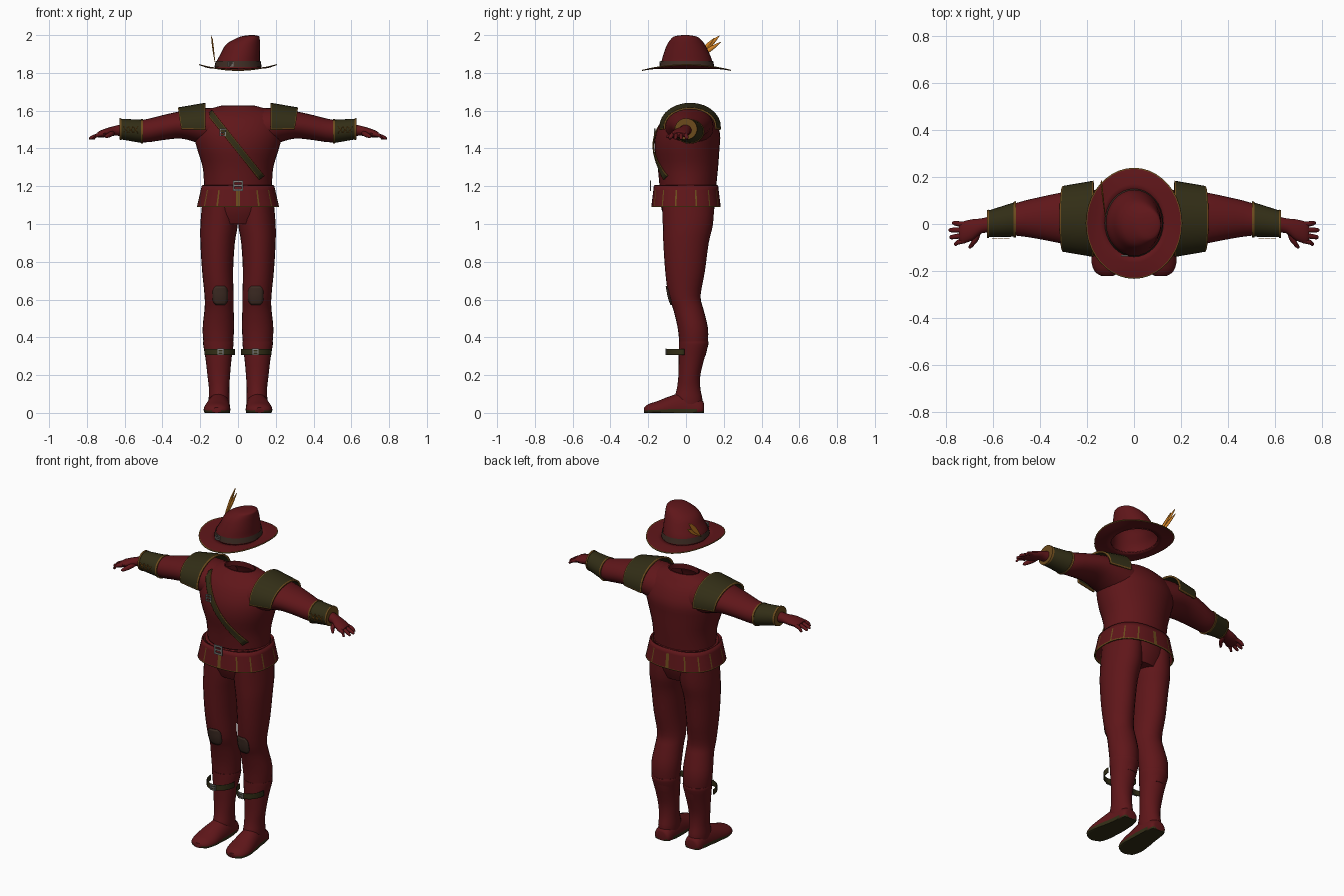
import bpy, bmesh
from math import sin, cos, pi, radians
from mathutils import Vector
from mathutils.bvhtree import BVHTree

cube = bpy.data.objects.get("Cube")
if cube:
    bpy.data.objects.remove(cube)


def material(name, r, g, b):
    m = bpy.data.materials.new(name)
    m.use_nodes = True
    m.diffuse_color = (r, g, b, 1)
    bsdf = m.node_tree.nodes["Principled BSDF"]
    bsdf.inputs["Base Color"].default_value = (r, g, b, 1)
    bsdf.inputs["Roughness"].default_value = 0.8
    return m


RED = material("deep red cloth", .115, .008, .010)
OLIVE = material("dark olive leather", .032, .027, .008)
GOLD = material("dull gold trim", .15, .07, .012)
ORANGE = material("orange feather", .65, .23, .02)
GREY = material("grey metal", .22, .22, .21)
BROWN = material("worn brown patch", .05, .026, .018)


def finish(name, bm, mats, mirror=False, thick=0, angle=40):
    bmesh.ops.remove_doubles(bm, verts=bm.verts, dist=1e-5)
    bmesh.ops.recalc_face_normals(bm, faces=bm.faces)
    me = bpy.data.meshes.new(name)
    bm.to_mesh(me)
    bm.free()
    for m in mats:
        me.materials.append(m)
    ob = bpy.data.objects.new(name, me)
    bpy.context.collection.objects.link(ob)
    bpy.ops.object.select_all(action='DESELECT')
    ob.select_set(True)
    bpy.context.view_layer.objects.active = ob
    bpy.ops.object.shade_smooth_by_angle(angle=radians(angle))
    if thick:
        mod = ob.modifiers.new("thickness", 'SOLIDIFY')
        mod.thickness, mod.offset = thick, 0
    if mirror:
        ob.modifiers.new("mirror", 'MIRROR').use_mirror_merge = False
    return ob


def smooth_rows(rows, steps):
    out = []
    for i in range(len(rows) - 1):
        a, b, c, d = (rows[max(i - 1, 0)], rows[i], rows[i + 1], rows[min(i + 2, len(rows) - 1)])
        for k in range(steps):
            t = k / steps
            out.append([q + .5 * t * (r - p + t * (2*p - 5*q + 4*r - s + t * (3*q - p - 3*r + s)))
                        for p, q, r, s in zip(a, b, c, d)])
    return out + [list(rows[-1])]


# Each row is: position on the axis, two centre coordinates, two radii
def loft(name, axis, rows, mat=RED, n=24, steps=3, start=True, end=True, mirror=False, sole=None):
    bm = bmesh.new()
    rings = []
    for p, cu, cv, ru, rv in smooth_rows(rows, steps):
        ring = []
        for k in range(n):
            a = 2 * pi * k / n
            u, v = cu + ru * cos(a), cv + rv * sin(a)
            co = {'x': (p, u, v), 'y': (u, p, v), 'z': (u, v, p)}[axis]
            ring.append(bm.verts.new((co[0], co[1], max(co[2], 0))))
        rings.append(ring)
    for a, b in zip(rings, rings[1:]):
        for k in range(n):
            bm.faces.new((a[k], a[k - 1], b[k - 1], b[k]))
    if start:
        bm.faces.new(rings[0])
    if end:
        bm.faces.new(rings[-1])
    if sole:
        for f in bm.faces:
            f.material_index = int(f.calc_center_median().z < .012)
    return finish(name, bm, [mat, sole] if sole else [mat], mirror)


# Sheet over parameters u and v; the rule picks faces for the second material
def sheet(name, us, vs, f, mats, rule=None, mirror=False, thick=.006):
    bm = bmesh.new()
    g = [[bm.verts.new(f(u, v)) for v in vs] for u in us]
    for i in range(len(us) - 1):
        for j in range(len(vs) - 1):
            face = bm.faces.new((g[i][j], g[i + 1][j], g[i + 1][j + 1], g[i][j + 1]))
            if rule:
                face.material_index = int(rule((us[i] + us[i + 1]) / 2, (vs[j] + vs[j + 1]) / 2))
    return finish(name, bm, mats, mirror, thick)


def spread(n, t=0):
    inner = [t + (1 - 2 * t) * i / n for i in range(n + 1)]
    return [0] + inner + [1] if t else inner


def boxes(name, parts, mat, mirror=False):
    bm = bmesh.new()
    for centre, size in parts:
        for v in bmesh.ops.create_cube(bm, size=1)["verts"]:
            v.co = Vector(centre) + v.co * Vector(size)
    return finish(name, bm, [mat], mirror)


def buckle(name, x, y, z, w, h, mirror=False):
    t = w * .18
    parts = [((x + s * (w - t) / 2, y, z), (t, .006, h)) for s in (-1, 1)]
    parts += [((x, y, z + s * (h - t) / 2), (w, .006, t)) for s in (-1, 0, 1)]
    return boxes(name, parts, GREY, mirror)


def front_of(ob):
    tree = BVHTree.FromPolygons([v.co for v in ob.data.vertices],
                                [p.vertices for p in ob.data.polygons])

    def hit(x, z, gap):
        p = tree.ray_cast(Vector((x, -1, z)), Vector((0, 1, 0)))[0]
        return Vector((x, (p.y if p else 0) - gap, z))
    return hit


# Torso with an open neck
torso = loft("torso", 'z', [
    (1.0, 0, .01, .15, .11), (1.08, 0, .01, .18, .14), (1.2, 0, .01, .18, .15),
    (1.3, 0, .01, .187, .16), (1.4, 0, .005, .217, .172), (1.48, 0, .01, .235, .17),
    (1.55, 0, .012, .225, .14), (1.59, 0, .015, .2, .105), (1.612, 0, .02, .14, .08),
    (1.625, 0, .02, .095, .062)], n=32, end=False)
loft("collar", 'z', [(1.595, 0, .02, .092, .06), (1.628, 0, .02, .09, .058)],
     steps=1, start=False, end=False)

# Arms and hands
loft("arms", 'x', [
    (.1, .015, 1.5, .13, .11), (.2, .02, 1.52, .125, .095), (.3, .025, 1.525, .11, .073),
    (.4, .025, 1.51, .09, .066), (.5, .02, 1.492, .07, .06), (.62, 0, 1.497, .045, .045)], mirror=True)
loft("hands", 'x', [
    (.6, 0, 1.497, .036, .034), (.65, -.008, 1.494, .032, .026), (.69, -.025, 1.485, .045, .024),
    (.73, -.036, 1.476, .046, .018), (.745, -.038, 1.472, .036, .012)], n=16, mirror=True)
for i, (tip, y0, y1) in enumerate([(.775, -.002, .004), (.79, -.025, -.026),
                                   (.787, -.048, -.056), (.768, -.07, -.085)]):
    loft("fingers_%d" % i, 'x', [
        (.715, y0, 1.477, .011, .012), (.75, (y0 + y1) / 2, 1.468, .011, .011),
        (tip - .008, y1, 1.455, .009, .009), (tip, y1, 1.452, .003, .003)], n=10, mirror=True)
loft("thumbs", 'y', [(-.02, .665, 1.485, .016, .014), (-.065, .675, 1.475, .014, .013),
                     (-.095, .695, 1.465, .01, .01), (-.105, .7, 1.462, .003, .003)], n=10, mirror=True)

# Bracers with gold ends and lacing
def cuff(name, a, b, grow, mat):
    def row(x):
        t = (x - .505) / .12
        return (x, .02 - .02 * t, 1.49 + .013 * t, .074 - .018 * t + grow, .062 - .008 * t + grow)
    loft(name, 'x', [row(a), row(b)], mat, steps=1, mirror=True)


cuff("bracers", .505, .625, 0, OLIVE)
cuff("bracer_inner_trim", .503, .513, .003, GOLD)
cuff("bracer_outer_trim", .617, .627, .003, GOLD)
for i in range(3):
    for s in (-1, 1):
        x = .53 + .026 * i
        sheet("bracer_lace", [0, 1], [0, 1], lambda u, v: (
            x + .024 * u, -.063, 1.497 + s * (u - .5) * .036 + .005 * v), [ORANGE], mirror=True, thick=.003)

# Shoulder pads
def pad(u, v):
    a = radians(-98 + 196 * v)
    return (.172 + .145 * u - .018 * abs(2 * v - 1) ** 2 * u,
            .022 + (.158 - .022 * u) * sin(a), 1.515 + (.122 - .025 * u) * cos(a))


sheet("shoulder_pads", spread(3, .04), spread(14, .02), pad, [OLIVE, GOLD],
      lambda u, v: u < .04 or u > .96 or v < .02 or v > .98, mirror=True, thick=.01)

# Belt skirt: flared panels edged in gold
PANELS = 14
def skirt(u, v):
    a = 2 * pi * u - pi / 2
    c, s = cos(a), sin(a)
    c, s = abs(c) ** .8 * (1 if c > 0 else -1), abs(s) ** .8 * (1 if s > 0 else -1)
    return ((.188 + .026 * v) * c, (.166 + .014 * v) * s, 1.203 - .113 * v)


panel_us = [(p + t) / PANELS for p in range(PANELS) for t in (0, .05, .35, .65, .95)] + [1]
sheet("belt_skirt", panel_us, [0, .22, .27, .6, .95, 1], skirt, [RED, GOLD],
      lambda u, v: v > .95 or .22 < v and abs(u * PANELS % 1 - .5) > .45, thick=.008)
sheet("belt_top", spread(32), [0, 1], lambda u, v: (
    (.17 + .018 * v) * cos(2 * pi * u), (.15 + .016 * v) * sin(2 * pi * u), 1.203), [RED])
buckle("belt_buckle", 0, -.187, 1.203, .055, .055)

# Baldric across the chest
on_chest = front_of(torso)
def baldric(u, v):
    return on_chest(-.15 + .275 * u + .026 * (v - .5), 1.59 - .345 * u + .021 * (v - .5), .007)


sheet("baldric", spread(20), [0, .12, .5, .88, 1], baldric, [OLIVE, GOLD],
      lambda u, v: abs(v - .5) > .38)
buckle("baldric_buckle", -.08, on_chest(-.08, 1.485, .018).y, 1.485, .034, .04)

# Legs
leg = loft("legs", 'z', [
    (1.13, .095, .012, .093, .138), (1.0, .1, .01, .099, .133), (.9, .108, 0, .091, .12),
    (.75, .108, -.005, .082, .105), (.62, .1, -.008, .077, .085), (.55, .1, .012, .077, .08),
    (.45, .104, .036, .083, .08), (.36, .104, .04, .077, .075), (.3, .1, .035, .064, .068)],
    mirror=True)
on_leg = front_of(leg)
def patch(u, v):
    w = .04 * (1 - abs(2 * v - 1) ** 4 * .45)
    return on_leg(.094 + w * (2 * u - 1), .572 + .1 * v, .004)


sheet("knee_patches", spread(6), spread(8), patch, [BROWN], mirror=True, thick=.005)

# Boots
loft("boot_shafts", 'z', [
    (.378, .104, .04, .08, .078), (.36, .104, .04, .08, .078), (.28, .103, .028, .068, .067),
    (.2, .102, .018, .06, .058), (.13, .1, .014, .054, .062), (.07, .1, .012, .055, .075),
    (.01, .1, .015, .05, .07)], mirror=True)
loft("boot_feet", 'y', [
    (.095, .1, .025, .03, .025), (.08, .1, .02, .05, .05), (.0, .1, .02, .058, .09),
    (-.08, .107, .02, .066, .07), (-.15, .112, .016, .07, .047), (-.2, .114, .014, .055, .032),
    (-.222, .114, .014, .025, .014)], mirror=True, sole=OLIVE)
sheet("boot_straps", spread(18), [0, .15, .85, 1], lambda u, v: (
    .097 - .079 * cos(pi * u), -.008 - .094 * sin(pi * u), .307 + .032 * v),
    [OLIVE, GREY], mirror=True, thick=.004)
buckle("strap_buckles", .092, -.106, .323, .034, .034, mirror=True)

# Hat: leaning crown, curled brim, band and feather
loft("hat_crown", 'z', [
    (1.822, 0, .005, .122, .142), (1.86, .001, .005, .115, .135), (1.9, .012, .003, .104, .122),
    (1.95, .026, 0, .09, .1), (1.98, .05, -.002, .065, .077), (1.994, .066, -.004, .045, .055),
    (2.0, .074, -.004, .012, .015)], n=32, start=False)
loft("hat_band", 'z', [(1.832, 0, .005, .125, .145), (1.862, .001, .005, .119, .139)],
     BROWN, n=32, steps=1, start=False, end=False)
sheet("hat_brim", spread(40), [0, .3, .6, .95, 1], lambda u, v: (
    (.118 + .087 * v) * cos(2 * pi * u), .003 + (.138 + .098 * v) * sin(2 * pi * u),
    1.824 + v * v * (.02 * cos(2 * pi * u) ** 2 - .011 * sin(2 * pi * u) ** 2)),
    [RED, GOLD], lambda u, v: v > .95, thick=.005)
buckle("hat_buckle", -.04, -.136, 1.847, .03, .026)

for i, (ty, tz, w) in enumerate([(.178, 1.998, .013), (.186, 1.965, .011), (.15, 1.985, .01)]):
    root, tip = Vector((-.122, .03, 1.858)), Vector((-.142 + .003 * i, ty, tz))
    side = (tip - root).cross(Vector((1, 0, 0))).normalized()
    sheet("feather_blade_%d" % i, spread(10), spread(2), lambda u, v: (
        root.lerp(tip, u) + side * w * (2 * v - 1) * (.05 + sin(pi * u ** 1.3))), [ORANGE], thick=.003)
